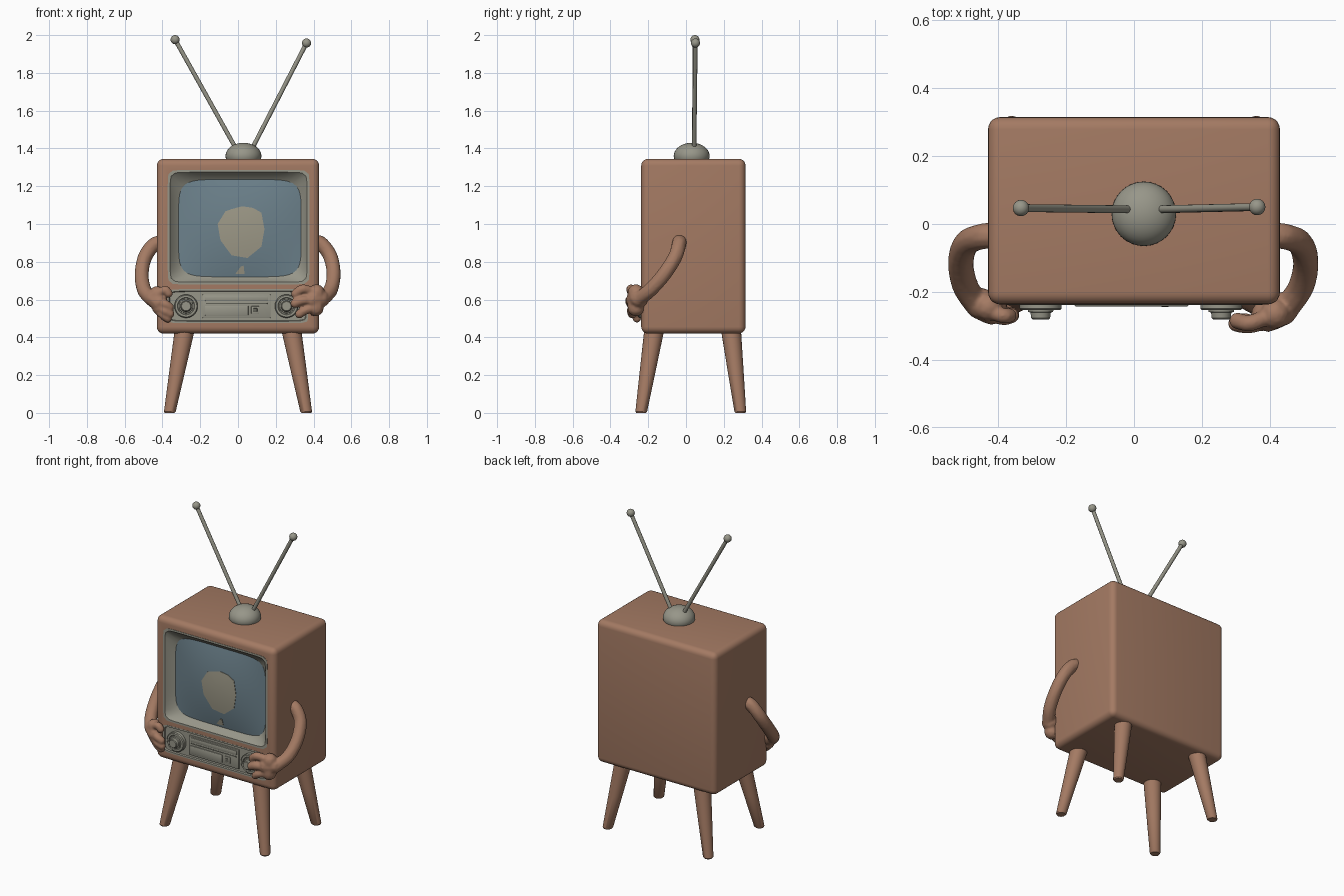
import bpy, bmesh, math
from mathutils import Vector, Matrix

if "Cube" in bpy.data.objects:
    bpy.data.objects.remove(bpy.data.objects["Cube"])


def material(name, rgb):
    m = bpy.data.materials.new(name)
    m.diffuse_color = (*rgb, 1)
    m.use_nodes = True
    m.node_tree.nodes["Principled BSDF"].inputs["Base Color"].default_value = m.diffuse_color
    return m


BROWN = material("warm brown", (0.37, 0.195, 0.125))
GREY = material("warm grey", (0.31, 0.305, 0.25))
DARK = material("dark grey", (0.13, 0.13, 0.105))
BLUE = material("screen blue", (0.15, 0.22, 0.26))
BEIGE = material("highlight beige", (0.34, 0.32, 0.245))


def finish(name, bm, mat, angle=35):
    bmesh.ops.recalc_face_normals(bm, faces=bm.faces)
    me = bpy.data.meshes.new(name)
    bm.to_mesh(me)
    bm.free()
    me.materials.append(mat)
    ob = bpy.data.objects.new(name, me)
    bpy.context.collection.objects.link(ob)
    smooth(ob, angle)
    return ob


def select(ob):
    bpy.ops.object.select_all(action='DESELECT')
    ob.select_set(True)
    bpy.context.view_layer.objects.active = ob


def smooth(ob, angle):
    select(ob)
    bpy.ops.object.shade_smooth_by_angle(angle=math.radians(angle))


def box(name, x0, x1, y0, y1, z0, z1, bevel, mat, seg=2):
    bm = bmesh.new()
    bmesh.ops.create_cube(bm, size=1)
    for v in bm.verts:
        v.co = ((x0 + x1) / 2 + v.co.x * (x1 - x0), (y0 + y1) / 2 + v.co.y * (y1 - y0),
                (z0 + z1) / 2 + v.co.z * (z1 - z0))
    bmesh.ops.bevel(bm, geom=bm.edges[:], offset=bevel, segments=seg, profile=0.5, affect='EDGES')
    return finish(name, bm, mat)


def loft(name, rings, mat, closed=False, angle=35):
    """Skin a list of equal rings; cap the ends, or join last to first."""
    bm = bmesh.new()
    vs = [[bm.verts.new(p) for p in r] for r in rings]
    n = len(rings[0])
    for a, b in zip(vs, vs[1:] + (vs[:1] if closed else [])):
        for i in range(n):
            bm.faces.new((a[i], a[(i + 1) % n], b[(i + 1) % n], b[i]))
    if not closed:
        bm.faces.new(vs[0])
        bm.faces.new(vs[-1])
    return finish(name, bm, mat, angle)


def outline(cx, cz, hx, hz, p, y, n=96):
    """Rounded rectangle (superellipse) in the front plane."""
    pts = []
    for i in range(n):
        a = 2 * math.pi * (i + 0.5) / n
        c, s = math.cos(a), math.sin(a)
        r = (abs(c) ** p + abs(s) ** p) ** (-1 / p)
        pts.append((cx + hx * r * c, y, cz + hz * r * s))
    return pts


def rod(name, a, b, r, mat):
    a, b = Vector(a), Vector(b)
    bm = bmesh.new()
    rot = (b - a).to_track_quat('Z', 'Y').to_matrix().to_4x4()
    bmesh.ops.create_cone(bm, cap_ends=True, segments=16, radius1=r, radius2=r, depth=(b - a).length,
                          matrix=Matrix.Translation((a + b) / 2) @ rot)
    return finish(name, bm, mat)


def ball(name, c, radii, mat):
    bm = bmesh.new()
    bmesh.ops.create_uvsphere(bm, u_segments=32, v_segments=20, radius=1,
                              matrix=Matrix.Translation(c) @ Matrix.Diagonal((*radii, 1)))
    return finish(name, bm, mat)


# Cabinet with recesses for the screen and the control panel
F = -0.237
cabinet = box("cabinet", -0.43, 0.43, F, 0.315, 0.42, 1.345, 0.036, BROWN, 5)
BZ = (0.003, 0.983, 0.375, 0.303)
PN = (-0.002, 0.565, 0.372, 0.09)
for shape, p, depth in ((BZ, 22, 0.07), (PN, 16, 0.02)):
    cutter = loft("cutter", [outline(*shape, p, F - 0.05), outline(*shape, p, F + depth)], BROWN)
    cutter.hide_render = True
    select(cabinet)
    mod = cabinet.modifiers.new("cut", 'BOOLEAN')
    mod.operation, mod.solver, mod.object = 'DIFFERENCE', 'EXACT', cutter
    bpy.ops.object.modifier_apply(modifier=mod.name)
    bpy.data.objects.remove(cutter)
smooth(cabinet, 35)

# Funnel-shaped screen surround
SX, SZ, SW, SH = 0.01, 0.978, 0.327, 0.26
loft("screen_surround", [
    outline(*BZ, 22, F - 0.002),
    outline(BZ[0], BZ[1], 0.362, 0.291, 20, F - 0.002),
    outline(BZ[0], BZ[1], 0.356, 0.286, 18, F + 0.006),
    outline(SX, SZ, SW + 0.006, SH + 0.006, 6, F + 0.038),
    outline(SX, SZ, SW - 0.006, SH - 0.006, 6, F + 0.046),
    outline(SX, SZ, SW - 0.006, SH - 0.006, 6, F + 0.06),
    outline(*BZ, 22, F + 0.06)], GREY, closed=True)


# Bulging glass and painted reflections that follow it
def glass_y(x, z):
    u, v = (x - SX) / SW, (z - SZ) / SH
    return F + 0.044 - 0.03 * max(0, 1 - u * u) * max(0, 1 - v * v)


def on_glass(name, pts, steps, lift, mat):
    n = len(pts)
    cx, cz = sum(p[0] for p in pts) / n, sum(p[1] for p in pts) / n
    rings = []
    for k in range(1, steps + 1):
        ring = [(cx + (x - cx) * k / steps, cz + (z - cz) * k / steps) for x, z in pts]
        rings.append([(x, glass_y(x, z) - lift, z) for x, z in ring])
    rings.append([(x, y + 0.006, z) for x, y, z in rings[-1]])
    loft(name, rings, mat)


on_glass("screen_glass", [(p[0], p[2]) for p in outline(SX, SZ, SW, SH, 6, 0)], 14, 0, BLUE)
on_glass("screen_reflection", [(-0.066, 1.068), (-0.03, 1.08), (0.024, 1.094), (0.08, 1.085),
                               (0.124, 1.06), (0.14, 0.972), (0.124, 0.88), (0.05, 0.82),
                               (-0.034, 0.834), (-0.093, 0.914), (-0.108, 1.0)], 6, 0.003, BEIGE)
on_glass("small_reflection", [(-0.015, 0.735), (0.035, 0.735), (0.03, 0.78), (0.015, 0.775)],
         2, 0.003, BEIGE)

# Control panel: raised rim, sunken bed, centre tuner plate
loft("panel_bed", [outline(*PN, 16, F + 0.008), outline(*PN, 16, F + 0.021)], GREY)
loft("panel_rim", [
    outline(*PN, 16, F - 0.001), outline(PN[0], PN[1], 0.362, 0.08, 14, F - 0.001),
    outline(PN[0], PN[1], 0.357, 0.075, 14, F + 0.012), outline(*PN, 16, F + 0.012)], GREY, closed=True)
box("tuner_plate", -0.188, 0.172, F - 0.001, F + 0.015, 0.502, 0.628, 0.004, GREY)
box("tuner_top_bar", -0.175, 0.16, F - 0.006, F + 0.01, 0.592, 0.62, 0.004, GREY)
box("tuner_slot", -0.17, 0.155, F - 0.003, F + 0.004, 0.577, 0.583, 0.001, DARK)
box("tuner_lower_bar", -0.175, 0.055, F - 0.005, F + 0.01, 0.515, 0.567, 0.004, GREY)
box("tuner_button_frame", 0.07, 0.112, F - 0.005, F + 0.01, 0.523, 0.565, 0.003, GREY)
box("tuner_button", 0.08, 0.102, F - 0.008, F + 0.004, 0.534, 0.554, 0.002, DARK)

# Stepped dials, turned about the front axis
for side, x in (("left", -0.275), ("right", 0.257)):
    prof = [(0.062, 0.02), (0.062, -0.012), (0.057, -0.017), (0.046, -0.017), (0.043, -0.012),
            (0.038, -0.012), (0.037, -0.022), (0.030, -0.024), (0.028, -0.04), (0.024, -0.044)]
    loft(side + "_dial", [outline(x, 0.565, r, r, 2, F + dy, 32) for r, dy in prof], GREY)

# Four splayed tapered legs
for sx, sname in ((-1, "left"), (1, "right")):
    for yb, yt, fname in ((-0.238, -0.168, "front"), (0.288, 0.238, "back")):
        rings = []
        for t, r in ((0, 0.026), (0.015, 0.031), (0.5, 0.042), (1, 0.053)):
            cx, cy = sx * (0.362 - 0.08 * t), yb + (yt - yb) * t
            rings.append([(cx + r * math.cos(a * math.pi / 12), cy + r * math.sin(a * math.pi / 12),
                           0.44 * t) for a in range(24)])
        loft(f"{fname}_{sname}_leg", rings, BROWN)

# Aerial: dome, two rods with ball tips
ball("aerial_dome", (0.029, 0.03, 1.36), (0.095, 0.095, 0.07), GREY)
for side, a, tip in (("left", (0.0, 0.043, 1.38), (-0.333, 0.047, 1.976)),
                     ("right", (0.065, 0.043, 1.38), (0.363, 0.05, 1.958))):
    rod(side + "_aerial", a, tip, 0.0115, GREY)
    ball(side + "_aerial_tip", tip, (0.024,) * 3, GREY)


# Arms and hands: strokes of balls fused into one smooth skin
def spline(p, t):
    i = min(int(t), len(p) - 2)
    f = t - i
    a, b, c, d = (Vector(p[max(0, min(len(p) - 1, i + k))]) for k in (-1, 0, 1, 2))
    return 0.5 * (2 * b + (c - a) * f + (2 * a - 5 * b + 4 * c - d) * f * f
                  + (3 * b - a - 3 * c + d) * f ** 3)


def fused(name, strokes, mat):
    bm = bmesh.new()
    for r, pts in strokes:
        n = 14 * (len(pts) - 1)
        for k in range(n + 1):
            c = spline(pts, k * (len(pts) - 1) / n)
            bmesh.ops.create_icosphere(bm, subdivisions=2, radius=r, matrix=Matrix.Translation(c))
    ob = finish(name, bm, mat)
    rm = ob.modifiers.new("fuse", 'REMESH')
    rm.mode, rm.voxel_size = 'VOXEL', 0.006
    sm = ob.modifiers.new("relax", 'SMOOTH')
    sm.factor, sm.iterations = 0.5, 4
    select(ob)
    for m in ("fuse", "relax"):
        bpy.ops.object.modifier_apply(modifier=m)
    ob.data.materials.clear()
    ob.data.materials.append(mat)
    smooth(ob, 80)


ARM = [(0.40, -0.035, 0.91), (0.445, -0.037, 0.892), (0.49, -0.058, 0.825), (0.506, -0.115, 0.735),
       (0.492, -0.185, 0.655), (0.455, -0.24, 0.61)]
fused("right_arm", [
    (0.039, ARM),
    (0.051, [(0.435, -0.25, 0.605), (0.395, -0.268, 0.60)]),
    (0.045, [(0.415, -0.265, 0.637), (0.41, -0.265, 0.555)]),
    (0.025, [(0.39, -0.275, 0.645), (0.34, -0.292, 0.655), (0.305, -0.285, 0.63)]),
    (0.026, [(0.39, -0.285, 0.595), (0.34, -0.297, 0.595), (0.302, -0.293, 0.58)]),
    (0.024, [(0.39, -0.285, 0.555), (0.35, -0.29, 0.54), (0.325, -0.285, 0.523)])], BROWN)
fused("left_arm", [
    (0.039, [(-x - 0.004, y, z - 0.005) for x, y, z in ARM]),
    (0.048, [(-0.45, -0.235, 0.61), (-0.42, -0.25, 0.585)]),
    (0.042, [(-0.43, -0.245, 0.63), (-0.415, -0.25, 0.56)]),
    (0.023, [(-0.425, -0.26, 0.635), (-0.385, -0.27, 0.65), (-0.368, -0.27, 0.632)]),
    (0.024, [(-0.42, -0.265, 0.59), (-0.385, -0.275, 0.575), (-0.362, -0.27, 0.56)]),
    (0.024, [(-0.42, -0.26, 0.565), (-0.39, -0.272, 0.54), (-0.36, -0.268, 0.525)]),
    (0.023, [(-0.43, -0.255, 0.55), (-0.40, -0.262, 0.52), (-0.372, -0.26, 0.5)])], BROWN)
